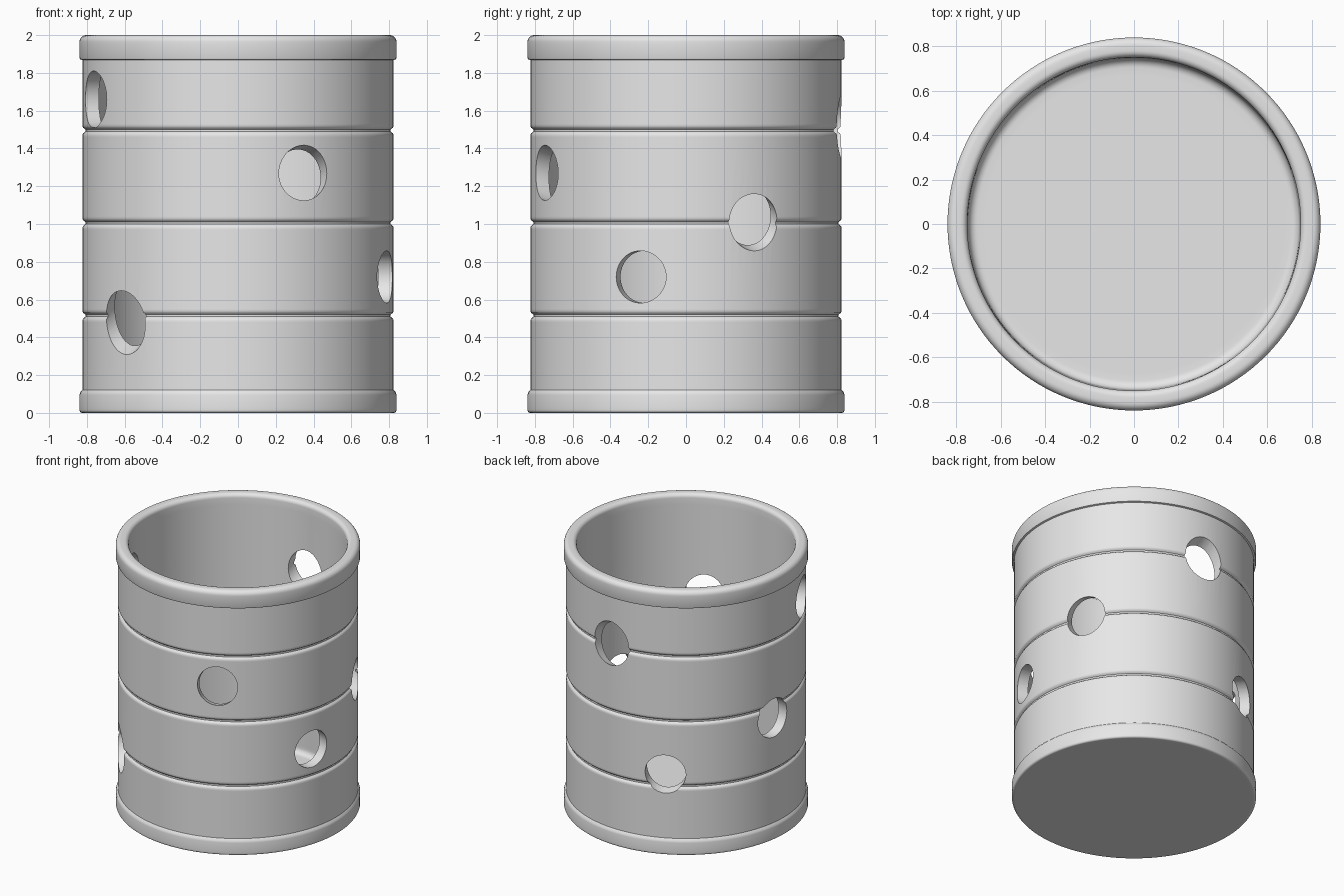
import bpy
import bmesh
import math
from mathutils import Vector

cube = bpy.data.objects.get("Cube")
if cube:
    bpy.data.objects.remove(cube, do_unlink=True)

SEGMENTS = 128
WALL = 0.824     # outer wall radius
RIM = 0.839      # radius of the top and bottom rims
INNER = 0.75     # inner wall radius
FLOOR = 0.1


def make_material(name, colour):
    mat = bpy.data.materials.new(name)
    mat.use_nodes = True
    mat.diffuse_color = colour
    mat.node_tree.nodes["Principled BSDF"].inputs["Base Color"].default_value = colour
    return mat


def arc(r, z, radius, start, end, steps=6):
    """Points of a rounded profile corner, angles in degrees."""
    angles = [math.radians(start + (end - start) * i / steps) for i in range(steps + 1)]
    return [(r + radius * math.cos(a), z + radius * math.sin(a)) for a in angles]


def groove(z):
    """A shallow rounded groove with support loops beside it."""
    shape = [(0, -.035), (0, -.024), (-.004, -.015), (-.016, -.006),
             (-.016, .006), (-.004, .015), (0, .024), (0, .035)]
    return [(WALL + dr, z + dz) for dr, dz in shape]


# Cup profile, from the middle of the base, up the outside and down the inside
profile = [(0, 0), (RIM - .03, 0)]
profile += arc(RIM - .015, .015, .015, -90, 0)
profile += [(RIM, .03), (RIM, .095), (RIM - .003, .108), (WALL, .122), (WALL, .135)]
for z in (.515, 1.005, 1.495):
    profile += groove(z)
profile += [(WALL, 1.855), (WALL, 1.868), (RIM - .003, 1.872), (RIM, 1.88), (RIM, 1.95)]
profile += arc(RIM - .035, 1.965, .035, 0, 90)
profile += arc(INNER + .03, 1.97, .03, 90, 180)
profile += [(INNER, 1.92), (INNER - .005, FLOOR + .06)]
profile += arc(INNER - .045, FLOOR + .04, .04, 0, -90)
profile += [(INNER - .08, FLOOR), (0, FLOOR)]

bm = bmesh.new()
verts = [bm.verts.new((r, 0, z)) for r, z in profile]
edges = [bm.edges.new(pair) for pair in zip(verts, verts[1:])]
bmesh.ops.spin(bm, geom=verts + edges, cent=(0, 0, 0), axis=(0, 0, 1),
               angle=math.tau, steps=SEGMENTS, use_duplicate=False)
bmesh.ops.remove_doubles(bm, verts=bm.verts, dist=1e-4)
bmesh.ops.recalc_face_normals(bm, faces=bm.faces)
mesh = bpy.data.meshes.new("perforated_cup")
bm.to_mesh(mesh)
bm.free()
cup = bpy.data.objects.new("perforated_cup", mesh)
bpy.context.collection.objects.link(cup)

# Round holes: azimuth, height, radius, inward rise, sideways lean
holes = [
    (202, 1.66, .150, 0, 0),
    (-65, 1.27, .140, -.3, 0),
    (-17, .72, .138, 0, 0),
    (223, .48, .145, .6, .3),
    (26, 1.01, .140, .4, 0),
    (86, 1.515, .150, -.45, 0),
    (115, .605, .142, .15, 0),
    (172, .915, .145, 0, 0),
]
cutters = []
for azimuth, z, radius, rise, lean in holes:
    a = math.radians(azimuth)
    out = Vector((math.cos(a), math.sin(a), 0))
    side = Vector((-math.sin(a), math.cos(a), 0))
    direction = out + side * lean - Vector((0, 0, rise))
    bpy.ops.mesh.primitive_cylinder_add(vertices=48, radius=radius, depth=.5,
                                        location=out * .82 + Vector((0, 0, z)),
                                        rotation=direction.to_track_quat('Z', 'Y').to_euler())
    cutter = bpy.context.object
    cutter.name = "hole_cutter"
    cutter.hide_render = True
    cutters.append(cutter)
    mod = cup.modifiers.new("hole", 'BOOLEAN')
    mod.operation = 'DIFFERENCE'
    mod.solver = 'EXACT'
    mod.object = cutter

# Apply the holes and discard the cutters
depsgraph = bpy.context.evaluated_depsgraph_get()
cut_mesh = bpy.data.meshes.new_from_object(cup.evaluated_get(depsgraph))
cup.modifiers.clear()
cup.data = cut_mesh
for cutter in cutters:
    bpy.data.objects.remove(cutter, do_unlink=True)

# One plain grey material with smooth shading
cup.data.materials.clear()
cup.data.materials.append(make_material("light_grey", (.8, .8, .8, 1)))
bpy.ops.object.select_all(action='DESELECT')
cup.select_set(True)
bpy.context.view_layer.objects.active = cup
bpy.ops.object.shade_smooth_by_angle(angle=math.radians(40))
